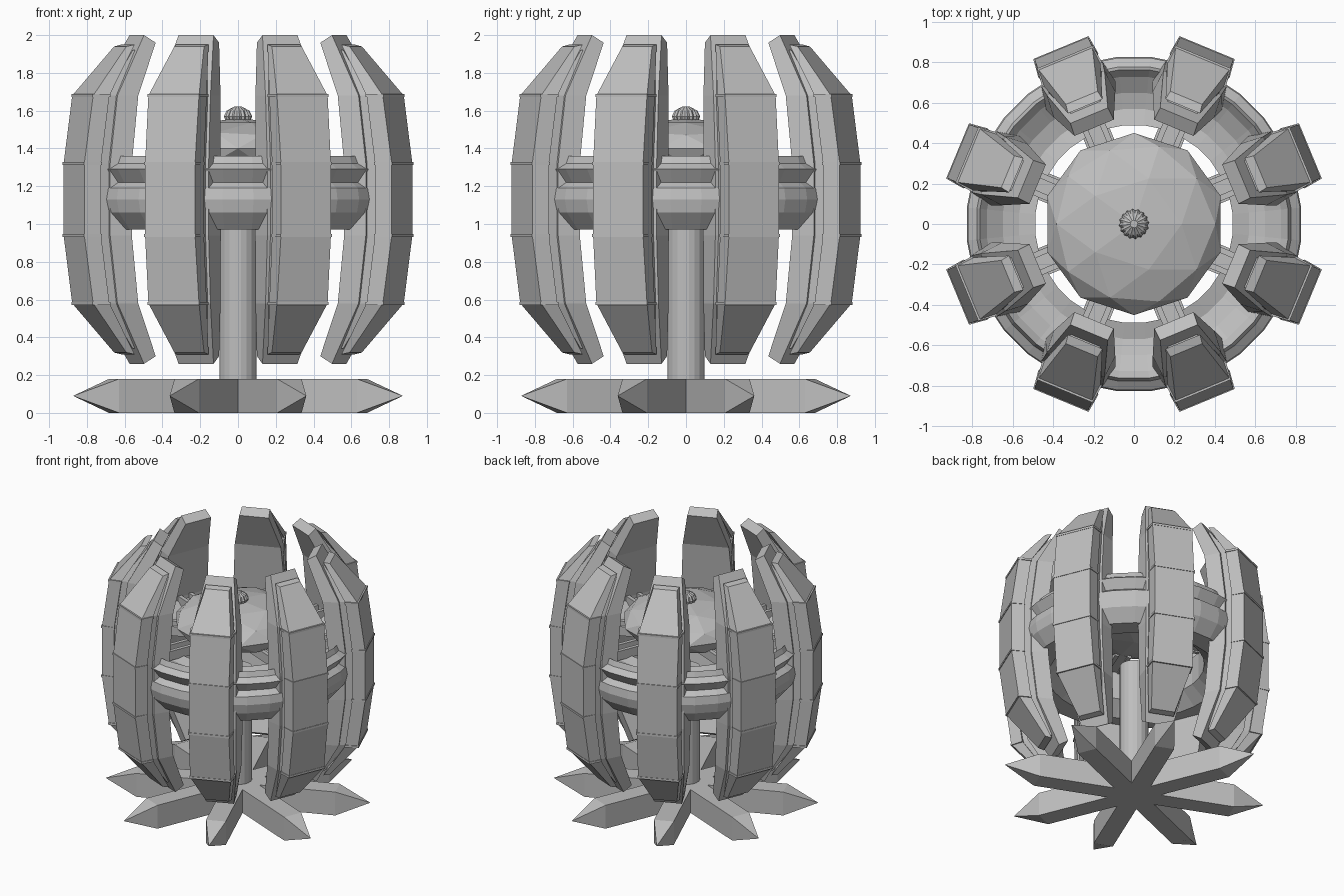
import bpy, bmesh, math

if "Cube" in bpy.data.objects:
    bpy.data.objects.remove(bpy.data.objects["Cube"])

grey = bpy.data.materials.new("mid_grey")
grey.diffuse_color = (0.52, 0.52, 0.52, 1)
grey.use_nodes = True
grey.node_tree.nodes["Principled BSDF"].inputs["Base Color"].default_value = grey.diffuse_color
ANGLES = [math.radians(22.5 + 45 * i) for i in range(8)]
MID = 1.13  # height about which the panels are symmetric


def finish(bm, name, angles=(0,)):
    """Turn a bmesh into objects, one per angle about z."""
    bmesh.ops.recalc_face_normals(bm, faces=bm.faces)
    mesh = bpy.data.meshes.new(name)
    bm.to_mesh(mesh)
    bm.free()
    mesh.materials.append(grey)
    for a in angles:
        ob = bpy.data.objects.new(name, mesh)
        ob.rotation_euler.z = a
        bpy.context.collection.objects.link(ob)


def loft(bm, rings):
    """Skin closed loops of points, capping both ends; returns the caps."""
    loops = [[bm.verts.new(p) for p in r] for r in rings]
    n = len(loops[0])
    for a, b in zip(loops, loops[1:]):
        for i in range(n):
            j = (i + 1) % n
            bm.faces.new((a[i], a[j], b[j], b[i]))
    return [bm.faces.new(loops[0]), bm.faces.new(loops[-1])]


def section(r0, h0, z0, r1, h1, z1):
    """Trapezoid section: inner radius/half width/height, then outer."""
    return [(r0, -h0, z0), (r1, -h1, z1), (r1, h1, z1), (r0, h0, z0)]


def slab(name, mid, shoulder, end):
    """Curved slab with five straight segments, mirrored about MID."""
    def lvl(p, z):
        return (p[0], p[1], z, p[2], p[3], z)
    top = [lvl(mid, 1.32), lvl(shoulder, 1.68), end]
    low = [(a, b, 2 * MID - c, d, e, 2 * MID - f) for a, b, c, d, e, f in top]
    bm = bmesh.new()
    loft(bm, [section(*s) for s in low[::-1] + top])
    finish(bm, name, ANGLES)


def box(bm, x0, x1, y0, y1, z0, z1):
    loft(bm, [[(x0, y0, z), (x1, y0, z), (x1, y1, z), (x0, y1, z)] for z in (z0, z1)])


def lathe(name, profile, n, closed=False, flute=1.0):
    """Revolve (r, z) points; flute shrinks every second column."""
    bm = bmesh.new()
    rows = []
    for r, z in profile:
        row = []
        for i in range(n):
            a = 2 * math.pi * (i + 0.5) / n
            k = r * (flute if i % 2 else 1)
            row.append(bm.verts.new((k * math.cos(a), k * math.sin(a), z)))
        rows.append(row)
    pairs = list(zip(rows, rows[1:]))
    if closed:
        pairs.append((rows[-1], rows[0]))
    else:
        bm.faces.new(rows[0])
        bm.faces.new(rows[-1])
    for a, b in pairs:
        for i in range(n):
            j = (i + 1) % n
            bm.faces.new((a[i], a[j], b[j], b[i]))
    finish(bm, name)


# Star base: eight bars with pyramid tips
bm = bmesh.new()
w = 0.07
bar = [[(x, -w, 0), (x, w, 0), (x, w, 0.18), (x, -w, 0.18)] for x in (0, 0.71)]
_, cap = loft(bm, bar)
tip = bmesh.ops.poke(bm, faces=[cap])["verts"][0]
tip.co = (0.945, 0, 0.09)
finish(bm, "base_arm", ANGLES)

# Central post, which stops below the dome
lathe("post", [(0.1, 0.1), (0.1, 1.04)], 20)

# Ring with a collar, a sharp lip and a bulging lower half
lathe("ring", [(0.49, 1.27), (0.57, 1.25), (0.65, 1.27), (0.73, 1.32), (0.765, 1.36),
               (0.78, 1.32), (0.825, 1.29), (0.78, 1.22), (0.82, 1.19), (0.83, 1.13),
               (0.815, 1.06), (0.74, 0.97), (0.60, 0.97), (0.49, 1.06)], 32, closed=True)

# Faceted dome, a flattened ball
bm = bmesh.new()
bmesh.ops.create_icosphere(bm, subdivisions=2, radius=1)
for v in bm.verts:
    v.co = (v.co.x * 0.45, v.co.y * 0.45, 1.40 + v.co.z * 0.16)
finish(bm, "dome")

# Fluted knob on the dome
lathe("knob", [(0.06, 1.53), (0.075, 1.57), (0.06, 1.60), (0.02, 1.622)], 32, flute=0.88)

# Spokes: two rails and a thin web from the dome out to each panel
bm = bmesh.new()
for s in (-1, 1):
    box(bm, 0.25, 0.72, s * 0.045 - 0.014, s * 0.045 + 0.014, 1.26, 1.33)
box(bm, 0.25, 0.72, -0.04, 0.04, 1.27, 1.29)
finish(bm, "spoke", ANGLES)

# Curved panels: inner slab, recessed core, outer slab
slab("panel_inner", (0.685, 0.185, 0.80, 0.163), (0.64, 0.165, 0.755, 0.155),
     (0.515, 0.105, 1.96, 0.58, 0.10, 2.0))
slab("panel_core", (0.79, 0.146, 0.86, 0.143), (0.745, 0.140, 0.81, 0.136),
     (0.57, 0.085, 1.92, 0.635, 0.078, 1.92))
slab("panel_outer", (0.85, 0.157, 0.94, 0.143), (0.80, 0.152, 0.89, 0.145),
     (0.63, 0.092, 1.95, 0.675, 0.085, 1.94))

# Thin raised bands across the panel joints
bm = bmesh.new()
for z, r in ((0.58, 0.80), (0.94, 0.85), (1.32, 0.85), (1.68, 0.80)):
    loft(bm, [section(r - 0.003, 0.160, z + d, r + 0.094, 0.148, z + d) for d in (-0.008, 0.008)])
finish(bm, "panel_band", ANGLES)
